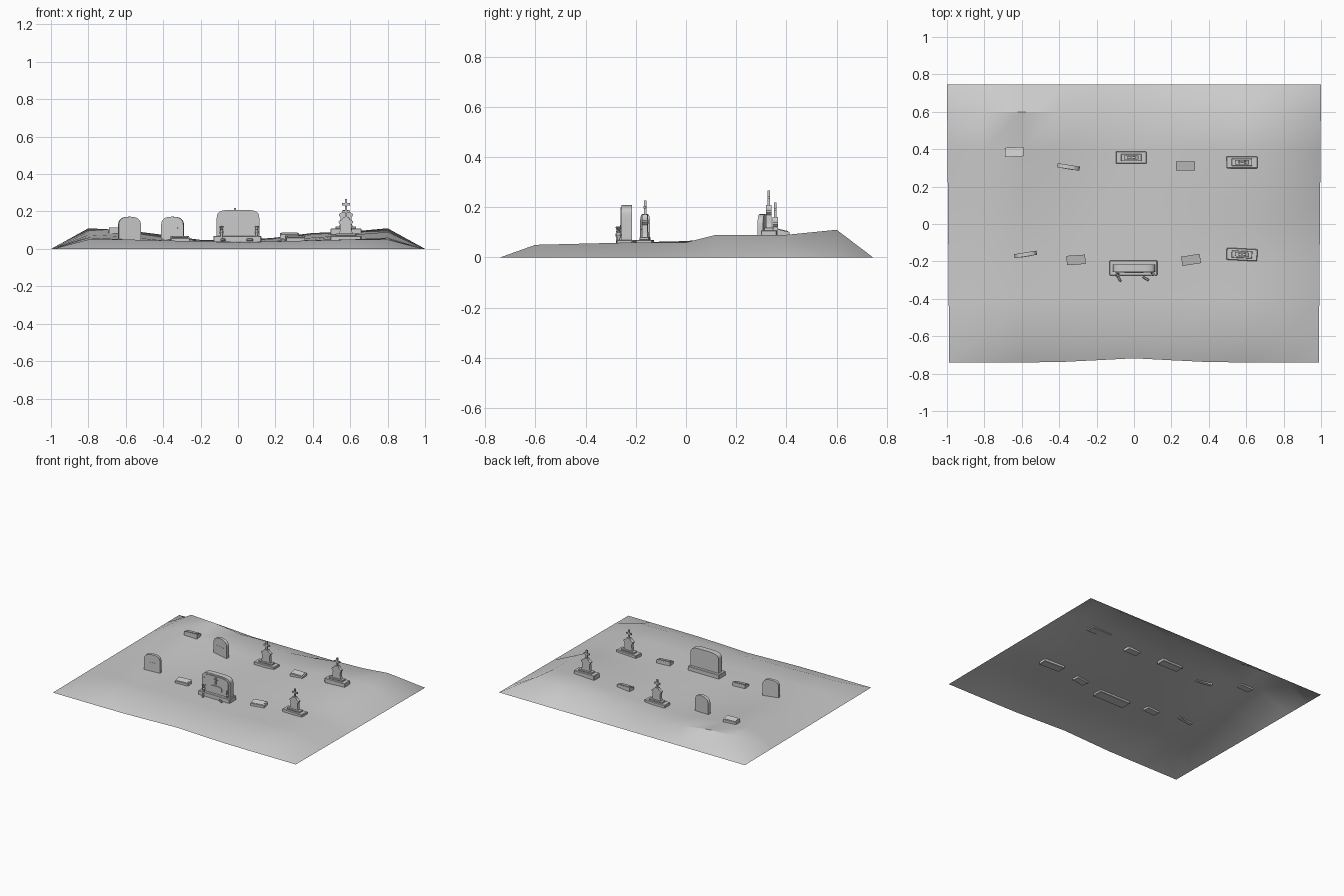
import bpy, bmesh, math
from mathutils import Matrix, Vector

if "Cube" in bpy.data.objects:
    bpy.data.objects.remove(bpy.data.objects["Cube"])


def finish(bm, name, loc=(0, 0, 0), rot=(0, 0, 0), smooth=True):
    bmesh.ops.recalc_face_normals(bm, faces=bm.faces)
    me = bpy.data.meshes.new(name)
    bm.to_mesh(me)
    bm.free()
    ob = bpy.data.objects.new(name, me)
    bpy.context.collection.objects.link(ob)
    ob.location = loc
    ob.rotation_euler = [math.radians(a) for a in rot]
    if smooth:
        bpy.ops.object.select_all(action='DESELECT')
        ob.select_set(True)
        bpy.context.view_layer.objects.active = ob
        bpy.ops.object.shade_smooth_by_angle(angle=math.radians(35))
    return ob


def add_box(bm, centre, size, bevel=0, rot=0):
    m = Matrix.Translation(centre) @ Matrix.Rotation(math.radians(rot), 4, 'Y') @ Matrix.Diagonal((*size, 1))
    vs = bmesh.ops.create_cube(bm, size=1, matrix=m)['verts']
    if bevel:
        edges = list({e for v in vs for e in v.link_edges})
        bmesh.ops.bevel(bm, geom=edges, offset=bevel, segments=1, affect='EDGES')


def add_profile(bm, pts, y0, y1):
    """Extrude an x-z outline from y0 to y1."""
    f = bm.faces.new([bm.verts.new((x, y0, z)) for x, z in pts])
    ret = bmesh.ops.extrude_face_region(bm, geom=[f])
    bmesh.ops.translate(bm, vec=(0, y1 - y0, 0),
                        verts=[g for g in ret['geom'] if isinstance(g, bmesh.types.BMVert)])


def arch(half, z0, spring, top, power, n=16):
    """Upright slab outline with a superellipse head."""
    pts = [(-half, z0), (half, z0)]
    for i in range(n + 1):
        a = math.pi * i / n
        c, s = math.cos(a), max(0, math.sin(a))
        pts.append((math.copysign(half * abs(c) ** power, c), spring + (top - spring) * s ** power))
    return pts


# Ground: open sheet with a raised plateau and sloping skirt
xs = [-0.8, -0.6, -0.4, -0.2, 0, 0.2, 0.4, 0.6, 0.8]
ys = [-0.6, -0.4, -0.2, 0, 0.12, 0.4, 0.6]
heights = [  # hundredths, front row to back row
    [5, 5, 4.5, 4, 3.5, 4, 4.5, 5, 5],
    [5, 5, 4.5, 4, 3.8, 4, 4.5, 5, 5.5],
    [6, 5, 4.2, 4, 4, 4, 4.5, 5, 6],
    [6.5, 5.5, 4.2, 4, 4, 4.2, 5, 5.8, 6],
    [7.5, 6.5, 4.5, 4, 4, 4.5, 6, 7.5, 9],
    [9, 8.2, 5.5, 4.2, 4, 5.5, 7.5, 8.3, 9],
    [11, 10, 7.5, 4.8, 4.5, 6, 8.5, 9.2, 11]]
gx, gy = [-1] + xs + [1], [-0.74] + ys + [0.745]
bm = bmesh.new()
rows = []
for j, y in enumerate(gy):
    row = []
    for i, x in enumerate(gx):
        inner = 0 < i < 10 and 0 < j < 8
        z = heights[j - 1][i - 1] / 100 if inner else 0
        px = x * (1 - 0.012 * (0.74 - y) / 1.48) if abs(x) == 1 else x
        py = y + 0.022 * math.exp(-(x / 0.25) ** 2) if j == 0 else y
        row.append(bm.verts.new((px, py, z)))
    rows.append(row)
for a, b in zip(rows, rows[1:]):
    for i in range(len(a) - 1):
        bm.faces.new((a[i], a[i + 1], b[i + 1], b[i]))
ground = finish(bm, "ground")
if ground.data.polygons[40].normal.z < 0:
    ground.data.flip_normals()


# Rounded headstones
def headstone(name, loc, rot):
    bm = bmesh.new()
    add_profile(bm, arch(0.06, -0.01, 0.075, 0.122, 0.8), -0.011, 0.011)
    add_box(bm, (0, -0.011, 0.062), (0.06, 0.003, 0.004))
    finish(bm, name, loc, rot)


headstone("headstone_left_front", (-0.58, -0.163, 0.05), (0, 0, 9))
headstone("headstone_left_back", (-0.35, 0.305, 0.05), (0, 0, -9))


# Low slant markers with a thin top plate
def slant_marker(name, loc, rot):
    bm = bmesh.new()
    for half, pts in ((0.05, [(-0.025, -0.012), (0.025, -0.012), (0.025, 0.028), (-0.025, 0.016)]),
                      (0.042, [(-0.02, 0.01), (0.02, 0.01), (0.02, 0.0295), (-0.02, 0.0198)])):
        ends = [[bm.verts.new((x, y, z)) for y, z in pts] for x in (-half, half)]
        for e in ends:
            bm.faces.new(e)
        for k in range(4):
            n = (k + 1) % 4
            bm.faces.new((ends[0][k], ends[0][n], ends[1][n], ends[1][k]))
    finish(bm, name, loc, (0, 0, rot), False)


slant_marker("slant_marker_1", (-0.64, 0.385, 0.085), 183)
slant_marker("slant_marker_2", (0.275, 0.31, 0.058), 0)
slant_marker("slant_marker_3", (-0.31, -0.192, 0.04), 4)
slant_marker("slant_marker_4", (0.305, -0.192, 0.043), 9)


# Cross monuments: slab, step, waisted pillar and cross
def cross_monument(name, loc, rot):
    bm = bmesh.new()
    add_box(bm, (0, 0, 0.007), (0.165, 0.064, 0.036), 0.003)
    add_box(bm, (0, 0, 0.03), (0.11, 0.038, 0.012), 0.002)
    half = [(0.037, 0.034), (0.032, 0.05), (0.029, 0.085), (0.038, 0.095), (0.038, 0.102),
            (0.022, 0.112), (0.013, 0.125)]
    add_profile(bm, half + [(-x, z) for x, z in reversed(half)], -0.011, 0.011)
    w = 0.0055
    side = [(w, 0.12), (w, 0.149), (0.022, 0.149), (0.022, 0.16), (w, 0.16), (w, 0.182)]
    add_profile(bm, side + [(-x, z) for x, z in reversed(side)], -0.005, 0.005)
    finish(bm, name, loc, (0, 0, rot), False)


cross_monument("cross_monument_back_middle", (-0.015, 0.355, 0.036), 0)
cross_monument("cross_monument_back_right", (0.577, 0.33, 0.084), 0)
cross_monument("cross_monument_front_right", (0.577, -0.163, 0.045), -3)

# Large central monument
bm = bmesh.new()
add_box(bm, (-0.003, -0.236, 0.047), (0.255, 0.08, 0.046), 0.003)
finish(bm, "monument_base", smooth=False)
bm = bmesh.new()
add_profile(bm, arch(0.114, 0.065, 0.15, 0.209, 0.5, 24), -0.256, -0.216)
finish(bm, "monument_body")

# Raised arched border on the front face
bm = bmesh.new()
outer = [bm.verts.new((x, -0.26, z)) for x, z in arch(0.102, 0.07, 0.148, 0.199, 0.5, 24)]
inner = [bm.verts.new((x, -0.26, z)) for x, z in arch(0.096, 0.07, 0.146, 0.193, 0.5, 24)]
ring = [bm.faces.new((outer[i], outer[i + 1], inner[i + 1], inner[i])) for i in range(1, len(outer) - 1)]
ret = bmesh.ops.extrude_face_region(bm, geom=ring)
bmesh.ops.translate(bm, vec=(0, 0.006, 0), verts=[g for g in ret['geom'] if isinstance(g, bmesh.types.BMVert)])
bmesh.ops.remove_doubles(bm, verts=bm.verts, dist=0.00001)
finish(bm, "monument_border")

# Rounded plaque and cross relief
bm = bmesh.new()
add_profile(bm, [(0.05 * math.copysign(abs(math.cos(a)) ** 0.6, math.cos(a)),
                  0.107 + 0.022 * math.copysign(abs(math.sin(a)) ** 0.6, math.sin(a)))
                 for a in [2 * math.pi * (i + 0.5) / 24 for i in range(24)]], -0.262, -0.25)
finish(bm, "monument_plaque")
bm = bmesh.new()
add_box(bm, (0, -0.257, 0.165), (0.007, 0.007, 0.05), 0.001)
add_box(bm, (0, -0.257, 0.173), (0.032, 0.007, 0.006), 0.001)
finish(bm, "cross_relief", smooth=False)


# Vases with sprigs standing in front of the monument
def lathe(bm, profile, n=10):
    rings = [[bm.verts.new((r * math.cos(2 * math.pi * i / n), r * math.sin(2 * math.pi * i / n), z))
              for i in range(n)] for r, z in profile]
    for a, b in zip(rings, rings[1:]):
        for i in range(n):
            bm.faces.new((a[i], a[(i + 1) % n], b[(i + 1) % n], b[i]))
    bm.faces.new(rings[0])
    bm.faces.new(rings[-1])


for k, (x, y) in enumerate([(-0.088, -0.272), (0.1, -0.268)]):
    bm = bmesh.new()
    lathe(bm, [(0.008, 0.035), (0.006, 0.075), (0.01, 0.09), (0.006, 0.1), (0.009, 0.106)])
    finish(bm, f"vase_{k + 1}", (x, y, 0))
    bm = bmesh.new()
    for t in (-30, 0, 30):
        add_box(bm, Vector((math.sin(math.radians(t)) * 0.012, 0, 0.112)), (0.005, 0.004, 0.022), 0, t)
    finish(bm, f"sprig_{k + 1}", (x, y, 0), (0, 0, 30 - 60 * k), False)

# Small bundles lying on the ground
for k, (x, r) in enumerate([(-0.08, -60), (0.063, -30)]):
    bm = bmesh.new()
    add_box(bm, (0, 0, 0), (0.036, 0.012, 0.014), 0.003)
    finish(bm, f"bundle_{k + 1}", (x, -0.292, 0.048), (0, 0, r), False)
